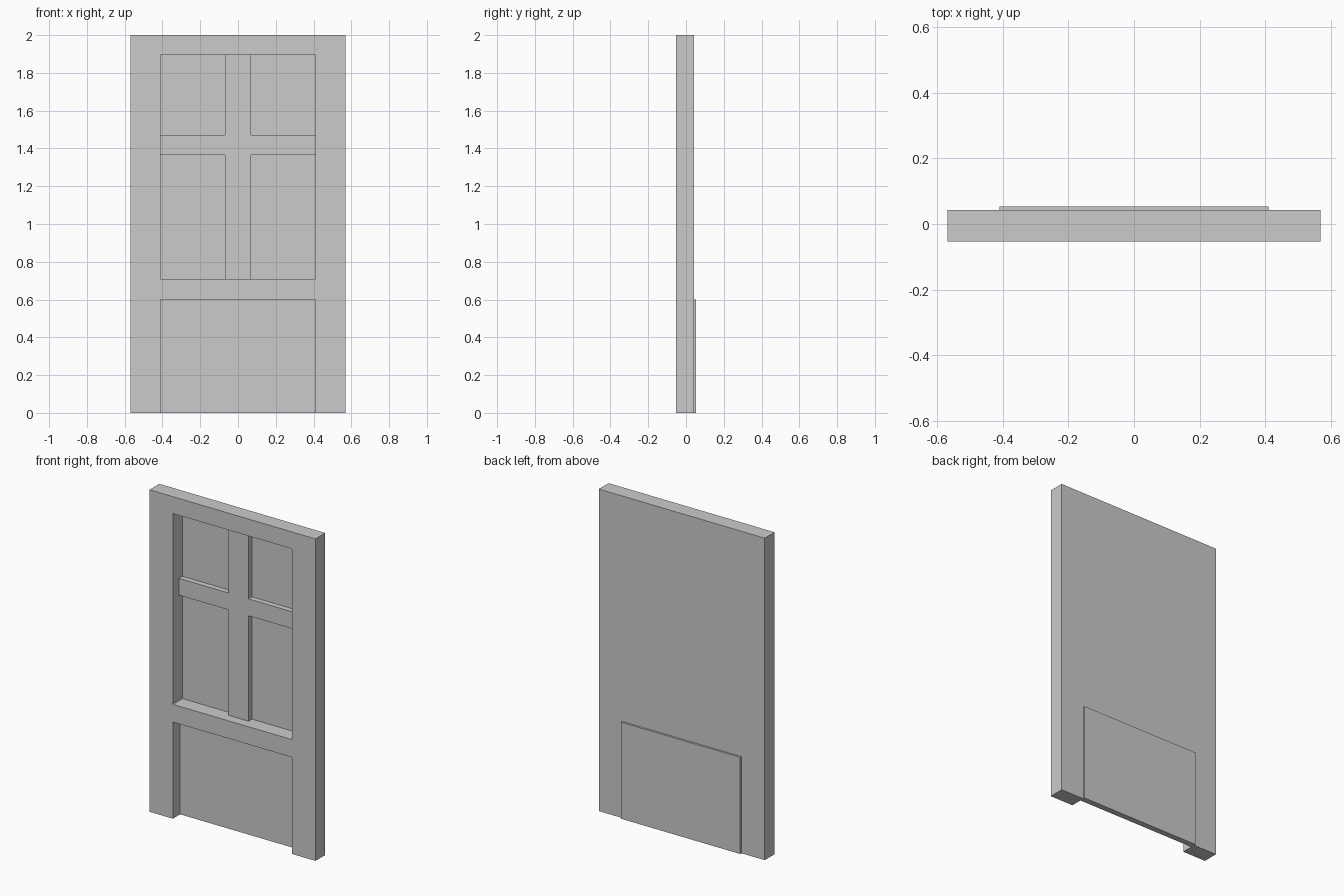
import bpy, bmesh

if "Cube" in bpy.data.objects:
    bpy.data.objects.remove(bpy.data.objects["Cube"])

# Key depths (y) and openings
FRONT, BACK, REAR = -0.054, 0.042, 0.054
BAR_FRONT, PANEL_FRONT = 0.006, 0.017
W, IN, MID = 0.57, 0.41, 0.068
RAIL, SILL, HEAD, TOP = 0.6, 0.71, 1.895, 2.0


def add_object(name, bm):
    bmesh.ops.recalc_face_normals(bm, faces=bm.faces)
    mesh = bpy.data.meshes.new(name)
    bm.to_mesh(mesh)
    bm.free()
    obj = bpy.data.objects.new(name, mesh)
    bpy.context.collection.objects.link(obj)
    return obj


def box(name, x0, x1, y0, y1, z0, z1):
    bm = bmesh.new()
    bmesh.ops.create_cube(bm, size=1)
    for v in bm.verts:
        v.co = (x1 if v.co.x > 0 else x0,
                y1 if v.co.y > 0 else y0,
                z1 if v.co.z > 0 else z0)
    return add_object(name, bm)


# Door frame: grid of cells with the two openings left out, then extruded
xs = [-W, -IN, IN, W]
zs = [0, RAIL, SILL, HEAD, TOP]
openings = {(1, 0), (1, 2)}
bm = bmesh.new()
for i in range(3):
    for k in range(4):
        if (i, k) not in openings:
            corners = [(xs[i], zs[k]), (xs[i + 1], zs[k]),
                       (xs[i + 1], zs[k + 1]), (xs[i], zs[k + 1])]
            bm.faces.new([bm.verts.new((x, FRONT, z)) for x, z in corners])
bmesh.ops.remove_doubles(bm, verts=bm.verts, dist=1e-5)
ext = bmesh.ops.extrude_face_region(bm, geom=bm.faces[:], use_keep_orig=True)
for g in ext["geom"]:
    if isinstance(g, bmesh.types.BMVert):
        g.co.y = BACK
add_object("door_frame", bm)

# Thick lower panel, standing proud of the back
box("lower_panel", -IN, IN, PANEL_FRONT, REAR, 0, RAIL)

# Window pane, flush with the back
box("window_pane", -IN, IN, BACK - 0.002, BACK, SILL, HEAD)

# Window bars
box("vertical_bar", -MID, MID, BAR_FRONT, BACK - 0.002, SILL, HEAD)
box("cross_bar_left", -IN, -MID, BAR_FRONT, BACK - 0.002, 1.365, 1.47)
box("cross_bar_right", MID, IN, BAR_FRONT, BACK - 0.002, 1.365, 1.47)
